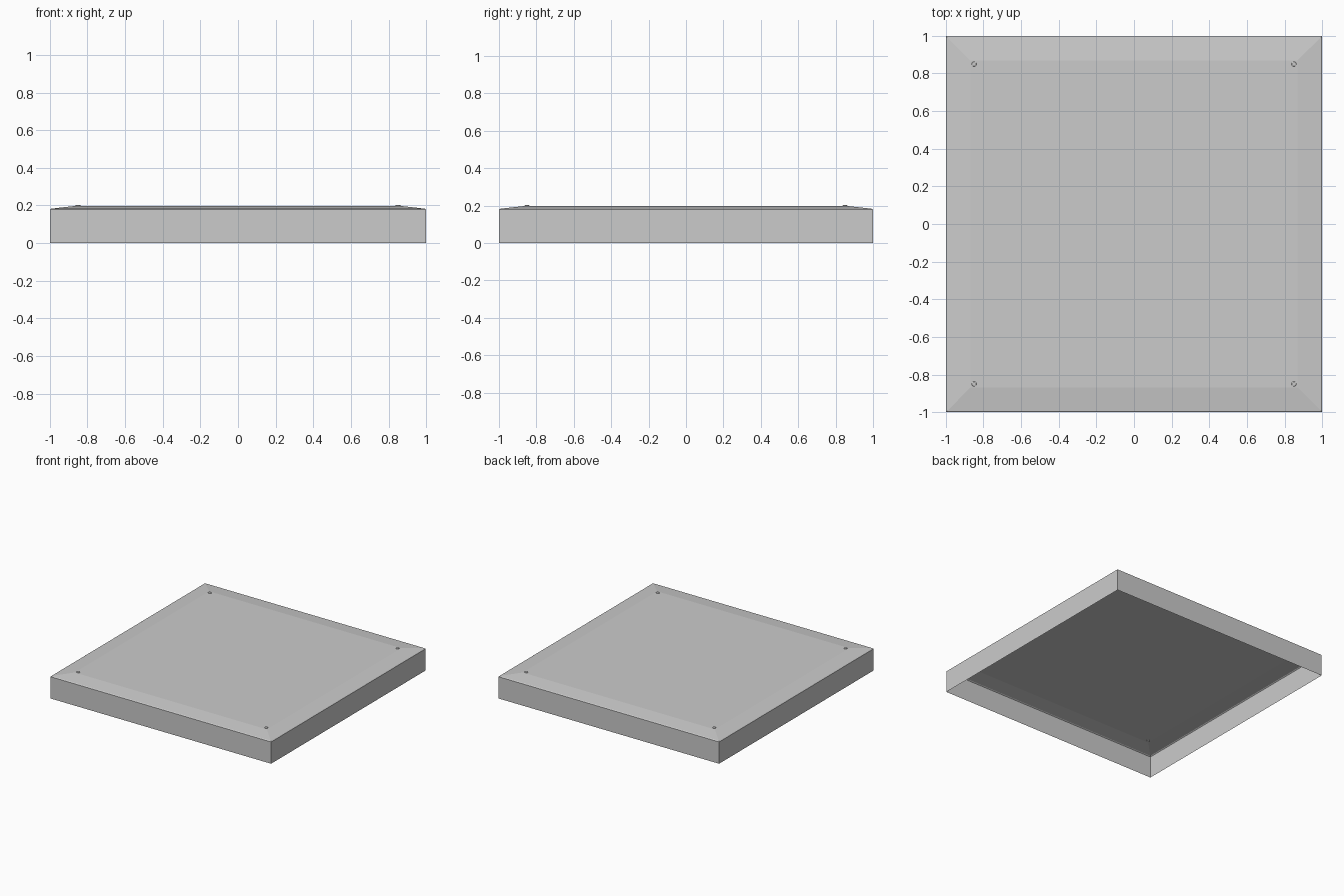
import bpy, bmesh

if "Cube" in bpy.data.objects:
    bpy.data.objects.remove(bpy.data.objects["Cube"])

# Open-bottomed tile shell: square rings from the base up to the raised panel
PROFILE = [(1.0, 0.0), (1.0, 0.178), (0.993, 0.183), (0.87, 0.197)]
SIGNS = [(-1, -1), (1, -1), (1, 1), (-1, 1)]

bm = bmesh.new()
rings = [[bm.verts.new((sx * r, sy * r, z)) for sx, sy in SIGNS] for r, z in PROFILE]
for low, high in zip(rings, rings[1:]):
    for i in range(4):
        j = (i + 1) % 4
        bm.faces.new((low[i], low[j], high[j], high[i]))
bm.faces.new(rings[-1])
mesh = bpy.data.meshes.new("tile_shell")
bm.to_mesh(mesh)
bm.free()
bpy.context.collection.objects.link(bpy.data.objects.new("tile_shell", mesh))

# Small corner studs with softened rims
for sx, sy in SIGNS:
    bpy.ops.mesh.primitive_cylinder_add(vertices=16, radius=0.013, depth=0.006,
                                        location=(sx * 0.85, sy * 0.85, 0.199))
    stud = bpy.context.object
    stud.name = "corner_stud"
    rim = stud.modifiers.new("rim", "BEVEL")
    rim.width = 0.002
    rim.segments = 2
    bpy.ops.object.shade_smooth_by_angle()
